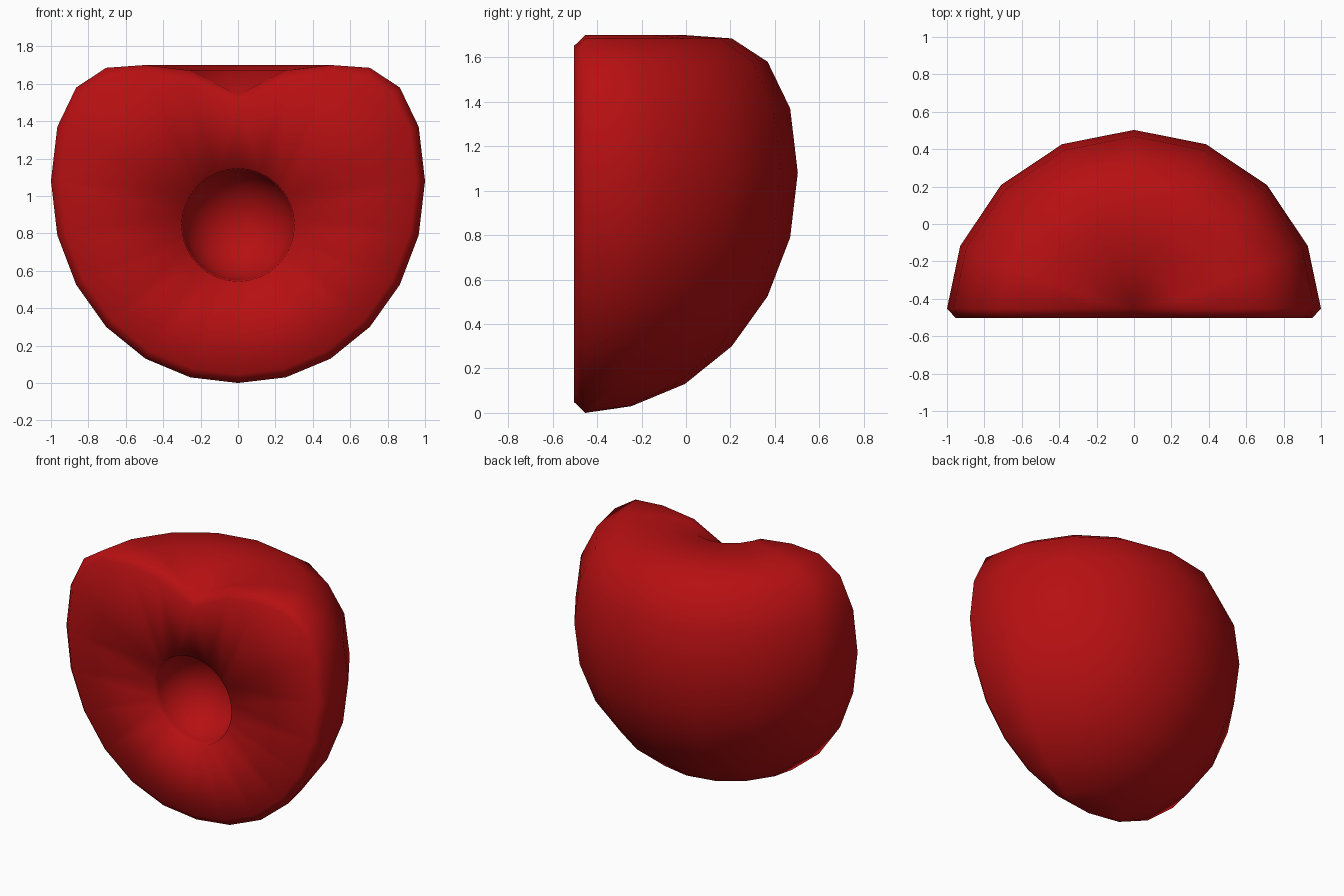
import bpy, bmesh, math
from mathutils import Vector

if "Cube" in bpy.data.objects:
    bpy.data.objects.remove(bpy.data.objects["Cube"])

FRONT, BEVEL, SEG = -0.503, 0.05, 8
HOLE_Z, HOLE_R, HOLE_N, HOLE_RINGS = 0.845, 0.302, 32, 8

# Half profile of the fruit (radius, height), bottom pole to dimpled top
profile = [(0, 0), (0.255, 0.03), (0.495, 0.13), (0.705, 0.30), (0.865, 0.525),
           (0.966, 0.79), (1.0, 1.08), (0.966, 1.37), (0.865, 1.58),
           (0.705, 1.685), (0.495, 1.70), (0.255, 1.67), (0, 1.54)]
n = len(profile)

bm = bmesh.new()

# Skin: the profile swept half way round the vertical axis
poles = {i: bm.verts.new((0, FRONT + BEVEL, profile[i][1])) for i in (0, n - 1)}
columns = []
for j in range(SEG + 1):
    a = math.pi * j / SEG
    col = []
    for i, (r, z) in enumerate(profile):
        if i in poles:
            col.append(poles[i])
        elif j in (0, SEG):
            col.append(bm.verts.new((r * math.cos(a), FRONT + BEVEL, z)))
        else:
            q = r * 1.006
            col.append(bm.verts.new((q * math.cos(a), FRONT + q * math.sin(a), z)))
    columns.append(col)
for c0, c1 in zip(columns, columns[1:]):
    for i in range(n - 1):
        quad = [c0[i], c1[i], c1[i + 1], c0[i + 1]]
        bm.faces.new(list(dict.fromkeys(quad)))

# Bevel: outline of the cut, offset inward onto the front plane
outline = columns[0] + columns[-1][-2:0:-1]
count = len(outline)
inner = []
for k, v in enumerate(outline):
    d0 = v.co - outline[k - 1].co
    d1 = outline[(k + 1) % count].co - v.co
    n0 = Vector((-d0.z, 0, d0.x)).normalized()
    n1 = Vector((-d1.z, 0, d1.x)).normalized()
    off = (n0 + n1) * (BEVEL * 0.95 / (1 + n0.dot(n1)))
    inner.append(bm.verts.new((v.co.x + off.x, FRONT, v.co.z + off.z)))
for k in range(count):
    m = (k + 1) % count
    bm.faces.new((outline[k], outline[m], inner[m], inner[k]))

# Stone cavity: a hemispherical hollow
rings = []
for s in range(HOLE_RINGS):
    t = 0.5 * math.pi * s / HOLE_RINGS
    rings.append([bm.verts.new((HOLE_R * math.cos(t) * math.cos(b),
                                FRONT + HOLE_R * math.sin(t),
                                HOLE_Z + HOLE_R * math.cos(t) * math.sin(b)))
                  for b in (2 * math.pi * k / HOLE_N for k in range(HOLE_N))])
for r0, r1 in zip(rings, rings[1:]):
    for k in range(HOLE_N):
        m = (k + 1) % HOLE_N
        bm.faces.new((r0[k], r0[m], r1[m], r1[k]))
tip = bm.verts.new((0, FRONT + HOLE_R, HOLE_Z))
for k in range(HOLE_N):
    bm.faces.new((rings[-1][k], rings[-1][(k + 1) % HOLE_N], tip))

# Flat cut face between the outline and the cavity
edges = [bm.edges.get((loop[k - 1], loop[k]))
         for loop in (inner, rings[0]) for k in range(len(loop))]
bmesh.ops.triangle_fill(bm, use_beauty=True, use_dissolve=False, edges=edges,
                        normal=(0, -1, 0))

bmesh.ops.recalc_face_normals(bm, faces=bm.faces[:])
for f in bm.faces:
    f.smooth = True

mesh = bpy.data.meshes.new("fruit_half")
bm.to_mesh(mesh)
bm.free()
red = bpy.data.materials.new("deep red")
red.diffuse_color = (0.47, 0.005, 0.006, 1)
red.use_nodes = True
red.node_tree.nodes["Principled BSDF"].inputs["Base Color"].default_value = red.diffuse_color
mesh.materials.append(red)
bpy.context.collection.objects.link(bpy.data.objects.new("fruit_half", mesh))
